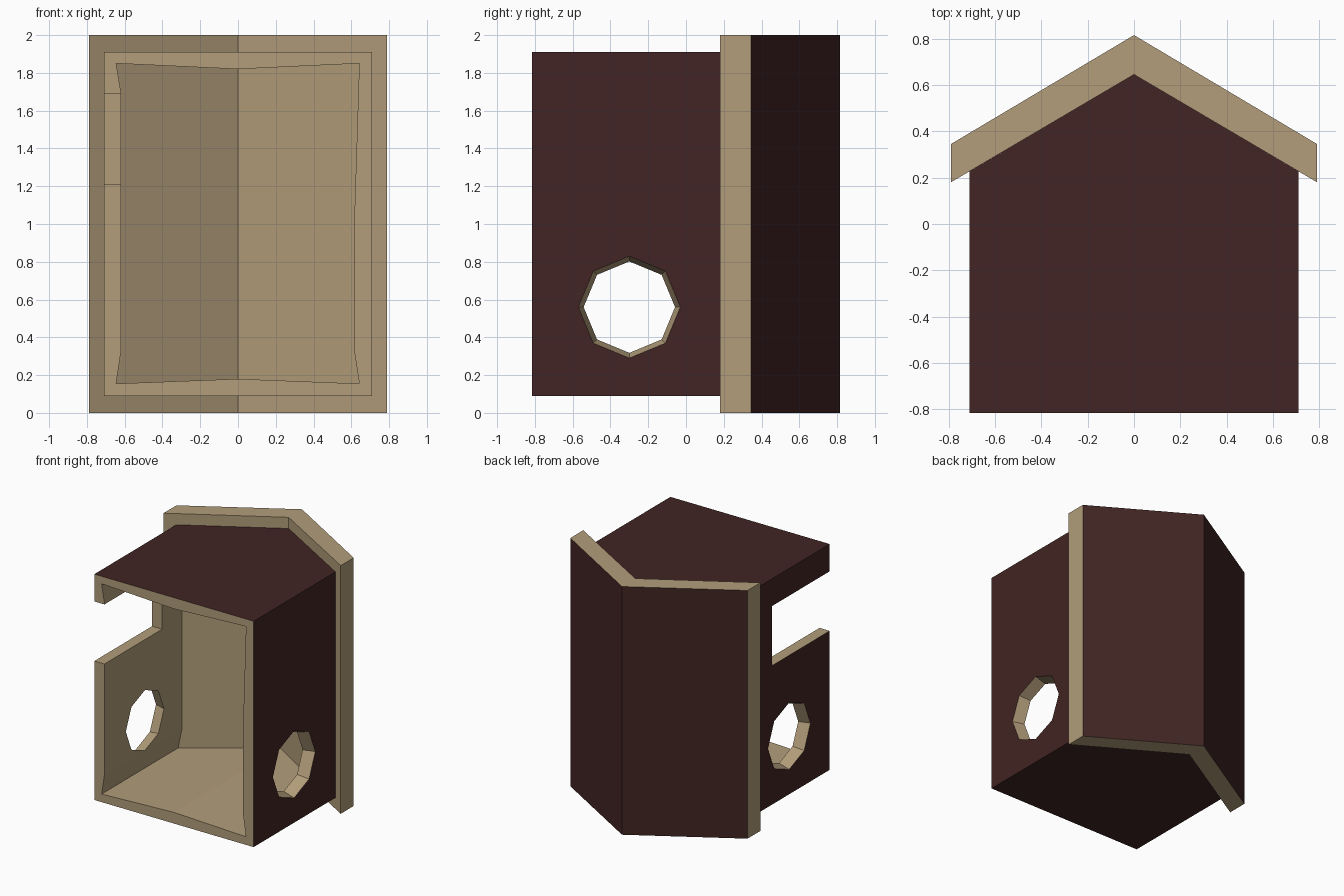
import bpy, bmesh, math

if "Cube" in bpy.data.objects:
    bpy.data.objects.remove(bpy.data.objects["Cube"])


def material(name, rgb):
    m = bpy.data.materials.new(name)
    m.diffuse_color = (*rgb, 1)
    m.use_nodes = True
    m.node_tree.nodes["Principled BSDF"].inputs["Base Color"].default_value = m.diffuse_color
    return m


DARK = material("dark_brown", (0.053, 0.018, 0.017))
TAN = material("bare_wood", (0.445, 0.337, 0.195))


def loft(name, ring_a, ring_b, end_caps=None):
    """Closed solid between two matching rings of points."""
    n = len(ring_a)
    bm = bmesh.new()
    a = [bm.verts.new(p) for p in ring_a]
    b = [bm.verts.new(p) for p in ring_b]
    for i in range(n):
        j = (i + 1) % n
        bm.faces.new((a[i], a[j], b[j], b[i]))
    bm.faces.new(a)
    for cap in end_caps or [range(n)]:
        bm.faces.new([b[i] for i in cap])
    bmesh.ops.recalc_face_normals(bm, faces=bm.faces)
    mesh = bpy.data.meshes.new(name)
    bm.to_mesh(mesh)
    bm.free()
    ob = bpy.data.objects.new(name, mesh)
    bpy.context.collection.objects.link(ob)
    return ob


def extrude_z(name, profile, z0, z1):
    return loft(name, [(x, y, z0) for x, y in profile], [(x, y, z1) for x, y in profile])


def cut(ob, cutter):
    cutter.hide_render = True
    mod = ob.modifiers.new("cut", 'BOOLEAN')
    mod.operation = 'DIFFERENCE'
    mod.solver = 'EXACT'
    mod.object = cutter
    bpy.context.view_layer.objects.active = ob
    bpy.ops.object.modifier_apply(modifier=mod.name)
    bpy.data.objects.remove(cutter)


def paint(ob, is_dark):
    mesh = ob.data
    mesh.materials.clear()
    mesh.materials.append(DARK)
    mesh.materials.append(TAN)
    for p in mesh.polygons:
        pts = [mesh.vertices[i].co for i in p.vertices]
        p.material_index = 0 if is_dark(p, pts) else 1


# House shell, open at the front
body = extrude_z("house_shell", [(-0.71, -0.815), (0.71, -0.815), (0.71, 0.227),
                                 (0, 0.645), (-0.71, 0.227)], 0.09, 1.91)

# Hollow interior with a slightly uneven wall, ending on two roof slopes
contour = [(0, 0.18), (0.642, 0.155), (0.617, 0.32), (0.615, 1.0), (0.642, 1.85),
           (0, 1.82), (-0.645, 1.85), (-0.62, 1.70), (-0.62, 0.32), (-0.645, 0.155)]
cut(body, loft("cavity_cutter",
               [(x, -0.9, z) for x, z in contour],
               [(x, 0.54 - 0.589 * abs(x), z) for x, z in contour],
               [range(0, 6), [5, 6, 7, 8, 9, 0]]))


# Tapered eight-sided window in each side wall
def octagon(x, r):
    return [(x, -0.30 + r * math.cos(k * math.pi / 4), 0.56 + r * math.sin(k * math.pi / 4))
            for k in range(8)]


for side in (-1, 1):
    cut(body, loft("window_cutter", octagon(side * 0.52, 0.213), octagon(side * 0.76, 0.285)))

# Door slot in the left wall
cut(body, extrude_z("door_cutter", [(-0.8, -0.9), (-0.5, -0.9), (-0.5, -0.08), (-0.8, -0.08)],
                    1.21, 1.69))


# Outer walls dark, cut edges and inside bare
def outer_wall(p, pts):
    return (all(abs(abs(v.x) - 0.71) < 1e-3 for v in pts)
            or all(abs(abs(v.z - 1.0) - 0.91) < 1e-3 for v in pts))


paint(body, outer_wall)

# Gable roof slab with overhang
roof = extrude_z("roof", [(-0.79, 0.18), (0, 0.645), (0.79, 0.18),
                          (0.79, 0.345), (0, 0.815), (-0.79, 0.345)], 0.0, 2.0)
paint(roof, lambda p, pts: p.normal.y > 0.5)
